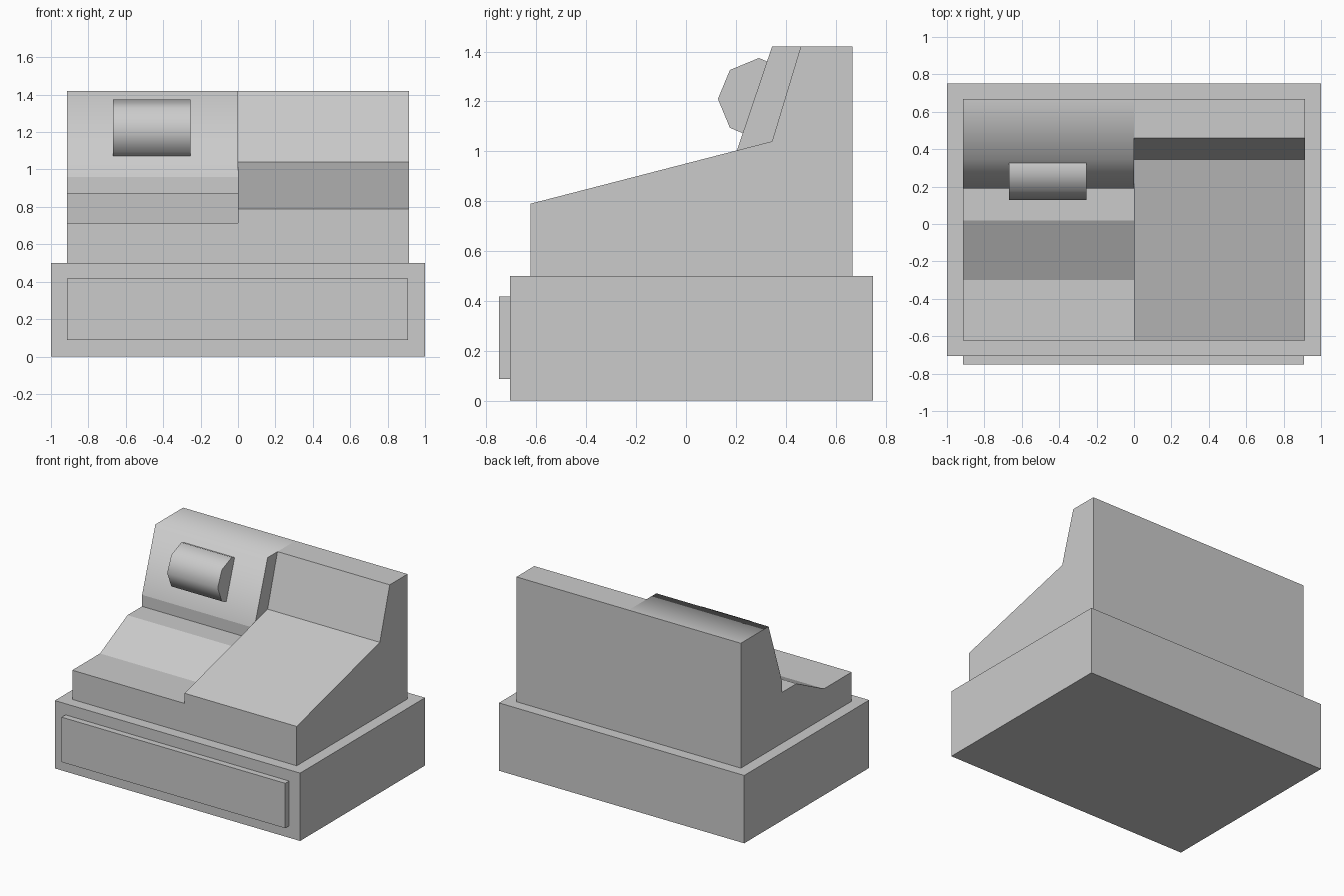
import bpy, bmesh, math

if "Cube" in bpy.data.objects:
    bpy.data.objects.remove(bpy.data.objects["Cube"])


def box(name, lo, hi):
    bpy.ops.mesh.primitive_cube_add(size=1, location=[(a + b) / 2 for a, b in zip(lo, hi)])
    ob = bpy.context.object
    ob.name = name
    ob.scale = [b - a for a, b in zip(lo, hi)]
    bpy.ops.object.transform_apply(location=False, rotation=False, scale=True)
    return ob


# Base cabinet and drawer front
box("base", (-1, -0.705, 0), (1, 0.75, 0.5))
box("drawer_front", (-0.913, -0.75, 0.087), (0.91, -0.705, 0.418))

# Upper body: two side profiles (y, z), front to back, meeting at x = 0
W, F, B, TOP = 0.915, -0.623, 0.668, 1.42
left = [(F, 0.5), (F, 0.715), (-0.30, 0.715), (0.02, 0.875), (0.19, 0.875),
        (0.19, 0.96), (0.345, TOP), (B, TOP), (B, 0.5)]
right = [(F, 0.5), (F, 0.79), (0.345, 1.04), (0.46, TOP), (B, TOP), (B, 0.5)]
cross = (0.204, 1.003)  # where the two profiles intersect

bm = bmesh.new()


def face(points):
    return bm.faces.new([bm.verts.new(p) for p in points])


def strip(profile, x0, x1, smooth=()):
    for i, (p, q) in enumerate(zip(profile, profile[1:])):
        f = face([(x0, *p), (x1, *p), (x1, *q), (x0, *q)])
        f.smooth = i in smooth


strip(left, -W, 0, smooth=(5, 6))  # display panel rolls softly into the top
strip(right, 0, W)
face([(-W, *p) for p in left])
face([(W, *p) for p in reversed(right)])
# Exposed steps between the two halves
face([(0, *p) for p in [left[1], right[1], cross] + left[5:1:-1]])
face([(0, *p) for p in [cross, right[2], right[3], left[6]]])
bmesh.ops.remove_doubles(bm, verts=bm.verts, dist=0.0005)

mesh = bpy.data.meshes.new("upper_body")
bm.to_mesh(mesh)
bm.free()
bpy.context.collection.objects.link(bpy.data.objects.new("upper_body", mesh))

# Eight-sided roll set into the sloping panel
bpy.ops.mesh.primitive_cylinder_add(vertices=8, radius=0.164, depth=0.412,
                                    location=(-0.461, 0.292, 1.21),
                                    rotation=(0, math.pi / 2, 0))
bpy.context.object.name = "paper_roll"
bpy.ops.object.shade_smooth_by_angle(angle=math.radians(50))
